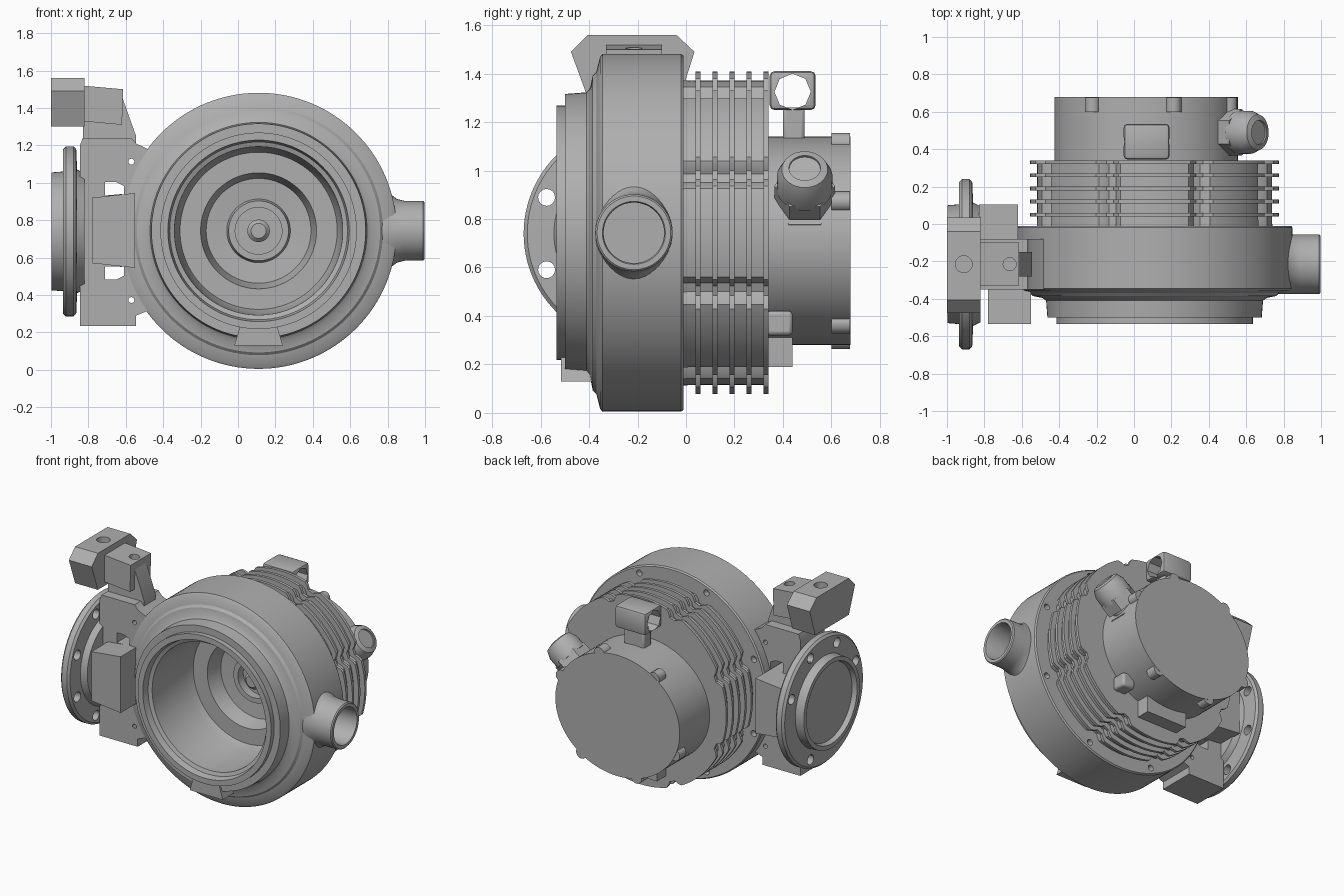
import bpy, bmesh, math
from mathutils import Vector

if "Cube" in bpy.data.objects:
    bpy.data.objects.remove(bpy.data.objects["Cube"])

CX, CZ = 0.11, 0.743      # main axis, running along y
PY = -0.215               # centre plane of the two ports
metal = bpy.data.materials.new("cast_grey")
metal.diffuse_color = (0.43, 0.43, 0.43, 1)
metal.use_nodes = True
metal.node_tree.nodes["Principled BSDF"].inputs["Base Color"].default_value = metal.diffuse_color
X, Y, Z = Vector((1, 0, 0)), Vector((0, 1, 0)), Vector((0, 0, 1))


def finish(name, bm):
    bmesh.ops.remove_doubles(bm, verts=bm.verts, dist=1e-5)
    bmesh.ops.recalc_face_normals(bm, faces=bm.faces)
    me = bpy.data.meshes.new(name)
    bm.to_mesh(me)
    bm.free()
    me.materials.append(metal)
    ob = bpy.data.objects.new(name, me)
    bpy.context.collection.objects.link(ob)
    return ob


def lathe(name, prof, origin, axis=Y, segs=96, shape=None):
    """Revolve (radius, distance) points; shape(angle, radius) alters the radius."""
    w = axis.normalized()
    u = Y if abs(w.y) < 0.5 else X
    v = u.cross(w) if abs(w.y) < 0.5 else Z
    o = Vector(origin)
    bm = bmesh.new()
    rings = []
    for r, t in prof:
        if r == 0:
            rings.append([bm.verts.new(o + w * t)])
            continue
        ring = []
        for i in range(segs):
            a = 2 * math.pi * i / segs
            q = shape(a, r) if shape else r
            ring.append(bm.verts.new(o + w * t + u * q * math.cos(a) + v * q * math.sin(a)))
        rings.append(ring)
    for A, B in zip(rings, rings[1:]):
        for i in range(segs):
            j = (i + 1) % segs
            if len(A) == 1:
                bm.faces.new((A[0], B[i], B[j]))
            elif len(B) == 1:
                bm.faces.new((A[i], B[0], A[j]))
            else:
                bm.faces.new((A[i], B[i], B[j], A[j]))
    return finish(name, bm)


def rod(name, r, origin, t0, t1, axis=Y, segs=24):
    return lathe(name, [(0, t0), (r, t0), (r, t1), (0, t1)], origin, axis, segs)


def prism(name, pts, lo, hi, axis="y"):
    """Extrude an outline: (x, z) along y, or (y, z) along x."""
    bm = bmesh.new()
    place = (lambda a, b, t: (a, t, b)) if axis == "y" else (lambda a, b, t: (t, a, b))
    L = [bm.verts.new(place(a, b, lo)) for a, b in pts]
    H = [bm.verts.new(place(a, b, hi)) for a, b in pts]
    bm.faces.new(L)
    bm.faces.new(H)
    for i in range(len(pts)):
        j = (i + 1) % len(pts)
        bm.faces.new((L[i], L[j], H[j], H[i]))
    return finish(name, bm)


def box(name, x0, x1, y0, y1, z0, z1, bevel=0.0):
    ob = prism(name, [(x0, z0), (x1, z0), (x1, z1), (x0, z1)], y0, y1)
    if bevel:
        m = ob.modifiers.new("bevel", "BEVEL")
        m.width, m.segments = bevel, 2
    return ob


def cut(ob, cutters):
    bpy.context.view_layer.objects.active = ob
    for c in cutters:
        m = ob.modifiers.new("cut", "BOOLEAN")
        m.operation, m.object, m.solver = "DIFFERENCE", c, "EXACT"
        bpy.ops.object.modifier_apply(modifier=m.name)
        bpy.data.objects.remove(c)


def around(n, r, start):
    for k in range(n):
        a = math.radians(start + 360 * k / n)
        yield r * math.cos(a), r * math.sin(a)


# pump housing with open stepped front and a deep chamber ending in a hub
housing = lathe("pump_housing", [
    (0, 0.13), (0.345, 0.13), (0.345, -0.01), (0.73, -0.01), (0.738, -0.02),
    (0.738, -0.345), (0.725, -0.355), (0.665, -0.37), (0.65, -0.385), (0.60, -0.395),
    (0.58, -0.41), (0.573, -0.5), (0.525, -0.5), (0.525, -0.535), (0.485, -0.535),
    (0.475, -0.49), (0.45, -0.48), (0.44, -0.12), (0.42, -0.06), (0.31, -0.06),
    (0.28, 0.05), (0.17, 0.06), (0.16, 0.02), (0.125, 0.02), (0.125, 0.08), (0.06, 0.08),
    (0.06, 0.01), (0.04, -0.01), (0, -0.01)], (CX, 0, CZ), segs=128)
cut(housing, [rod("bolt_cutter", 0.022, (CX + a, 0, CZ + b), -0.05, 0.05, segs=16)
              for a, b in around(8, 0.69, 22.5)]
    + [rod("port_cutter", 0.125, (0, PY, CZ), 0.64, 1.2, X, 48)])

# front rim tab
prism("front_tab", [(-0.02, 0.13), (0.24, 0.13), (0.21, 0.23), (0.01, 0.23)], -0.515, -0.38)


# finned body, dipping inward beside each bolt
def dips(a, r):
    d = abs((math.degrees(a) % 45) - 22.5)
    return r - 0.04 * max(0, min(1, (4.5 - d) / 2)) if r > 0.5 else r


fins = [(0, 0.15), (0.35, 0.15), (0.35, -0.03), (0.63, -0.03)]
for k in range(5):
    y = 0.04 + 0.07 * k
    fins += [(0.628, y), (0.665, y), (0.665, y + 0.02), (0.628, y + 0.02)]
fins[-1] = (0.0, 0.34)
lathe("cooling_fins", fins, (CX, 0, CZ), segs=192, shape=dips)

# motor cover, slightly wider than tall, with screw ears
MX, MZ, RX, RZ = 0.065, 0.71, 0.49, 0.43


def oval(a, r):
    return r * RX * RZ / math.hypot(RZ * math.cos(a), RX * math.sin(a))


lathe("motor_cover", [(0, 0.3), (1, 0.3), (1, 0.678), (0, 0.678)], (MX, 0, MZ), shape=oval)
for deg in (20, 70, 130, 200, 250, 310):
    a = math.radians(deg)
    q = oval(a, 0.985)
    p = (MX + q * math.cos(a), 0, MZ + q * math.sin(a))
    rod("cover_ear", 0.042, p, 0.6, 0.676, segs=16)
prism("motor_foot", [(-0.08, 0.19), (0.25, 0.19), (0.25, 0.36), (-0.08, 0.36)], 0.32, 0.44)
box("side_lug", 0.36, 0.46, 0.33, 0.44, 0.32, 0.42, 0.015)

# lifting eye on top
eye = box("lifting_eye", -0.055, 0.19, 0.345, 0.535, 1.25, 1.41, 0.02)
bpy.context.view_layer.objects.active = eye
bpy.ops.object.modifier_apply(modifier="bevel")
cut(eye, [rod("eye_cutter", 0.075, (0, 0.44, 1.325), -0.3, 0.4, X, 8)])
box("eye_stem", -0.01, 0.15, 0.4, 0.49, 1.08, 1.26, 0.015)

# cable gland, tilted upward
tilt = Vector((math.cos(math.radians(38)), 0, math.sin(math.radians(38))))
GO = (0.425, 0.49, 0.82)
rod("gland_thread", 0.09, GO, -0.12, 0.3, tilt)
rod("gland_base_nut", 0.13, GO, 0.02, 0.075, tilt, 6)
rod("gland_cap_nut", 0.125, GO, 0.1, 0.19, tilt, 6)
lathe("gland_dome", [(0, 0.17), (0.115, 0.17), (0.115, 0.25), (0.095, 0.3), (0.065, 0.31),
                     (0.06, 0.22), (0, 0.22)], GO, tilt, 32)


# side outlet pipe, its root flaring only above and below
def flare(a, r):
    return r if r < 0.16 else 0.16 + (r - 0.16) * abs(math.sin(a)) ** 3


lathe("outlet_pipe", [(0.125, 0.66), (0.27, 0.68), (0.25, 0.76), (0.2, 0.81), (0.17, 0.85),
                      (0.16, 0.89), (0.159, 0.99), (0.152, 0.997), (0.13, 0.997),
                      (0.125, 0.985), (0.125, 0.66)], (0, PY, CZ), X, 48, flare)

# inlet flange with raised recessed seat and bolt holes
flange = lathe("inlet_flange", [
    (0, -0.965), (0.275, -0.965), (0.285, -0.998), (0.315, -0.998), (0.32, -0.935),
    (0.44, -0.935), (0.455, -0.92), (0.455, -0.88), (0.44, -0.865), (0.33, -0.86),
    (0.31, -0.82), (0, -0.82)], (0, PY, 0.74), X)
cut(flange, [rod("flange_cutter", 0.035, (0, PY + a, 0.74 + b), -1.1, -0.7, X, 16)
             for a, b in around(8, 0.39, 22.5)])

# bracket column joining flange and housing
column = prism("bracket_column", [
    (-0.845, 0.235), (-0.545, 0.235), (-0.545, 0.29), (-0.42, 0.34), (-0.42, 1.15),
    (-0.545, 1.21), (-0.57, 1.24), (-0.83, 1.24), (-0.845, 1.2)], -0.35, -0.08)
windows = [prism("window_cutter", [(-0.71, CZ + s * 0.19), (-0.61, CZ + s * 0.19),
                                   (-0.61, CZ + s * 0.24), (-0.65, CZ + s * 0.26),
                                   (-0.71, CZ + s * 0.26)], -0.6, 0.2) for s in (1, -1)]
pins = [rod("pin_cutter", 0.016, (-0.57, 0, CZ + s * 0.37), -0.6, 0.2, segs=12) for s in (1, -1)]
cut(column, windows + pins)
cut(housing, [rod("pin_cutter", 0.016, (-0.57, 0, CZ + s * 0.37), -0.6, 0.2, segs=12)
              for s in (1, -1)])

# slim neck and drilled arm carrying the clamp
prism("bracket_neck", [(-0.83, 1.2), (-0.545, 1.2), (-0.545, 1.25), (-0.62, 1.46),
                       (-0.83, 1.46)], -0.28, -0.15)
arm = prism("bracket_arm", [(-0.84, 1.33), (-0.62, 1.31), (-0.615, 1.5), (-0.84, 1.52)],
            -0.33, -0.1)
cut(arm, [rod("arm_cutter", 0.035, (-0.665, PY, 0), 1.4, 1.6, Z, 16)])

# front and rear lugs on the column
prism("front_lug", [(-0.78, 0.57), (-0.55, 0.545), (-0.55, 0.945), (-0.78, 0.92)], -0.535, -0.3)
prism("rear_lug", [(-0.83, 0.57), (-0.62, 0.55), (-0.62, 0.94), (-0.83, 0.92)], -0.2, 0.105)

# upper clamp block with faceted outline
clamp = prism("clamp_block", [(-0.405, 1.56), (-0.04, 1.56), (0.035, 1.49), (-0.025, 1.3),
                              (-0.405, 1.3), (-0.475, 1.49)], -1.0, -0.82, "x")
cut(clamp, [rod("clamp_cutter", 0.045, (-0.91, PY, 0), 1.42, 1.7, Z, 20)])

# smooth round surfaces, keep edges crisp
bpy.ops.object.select_all(action="DESELECT")
for ob in bpy.context.scene.objects:
    ob.select_set(True)
    bpy.context.view_layer.objects.active = ob
bpy.ops.object.shade_smooth_by_angle(angle=math.radians(30))
